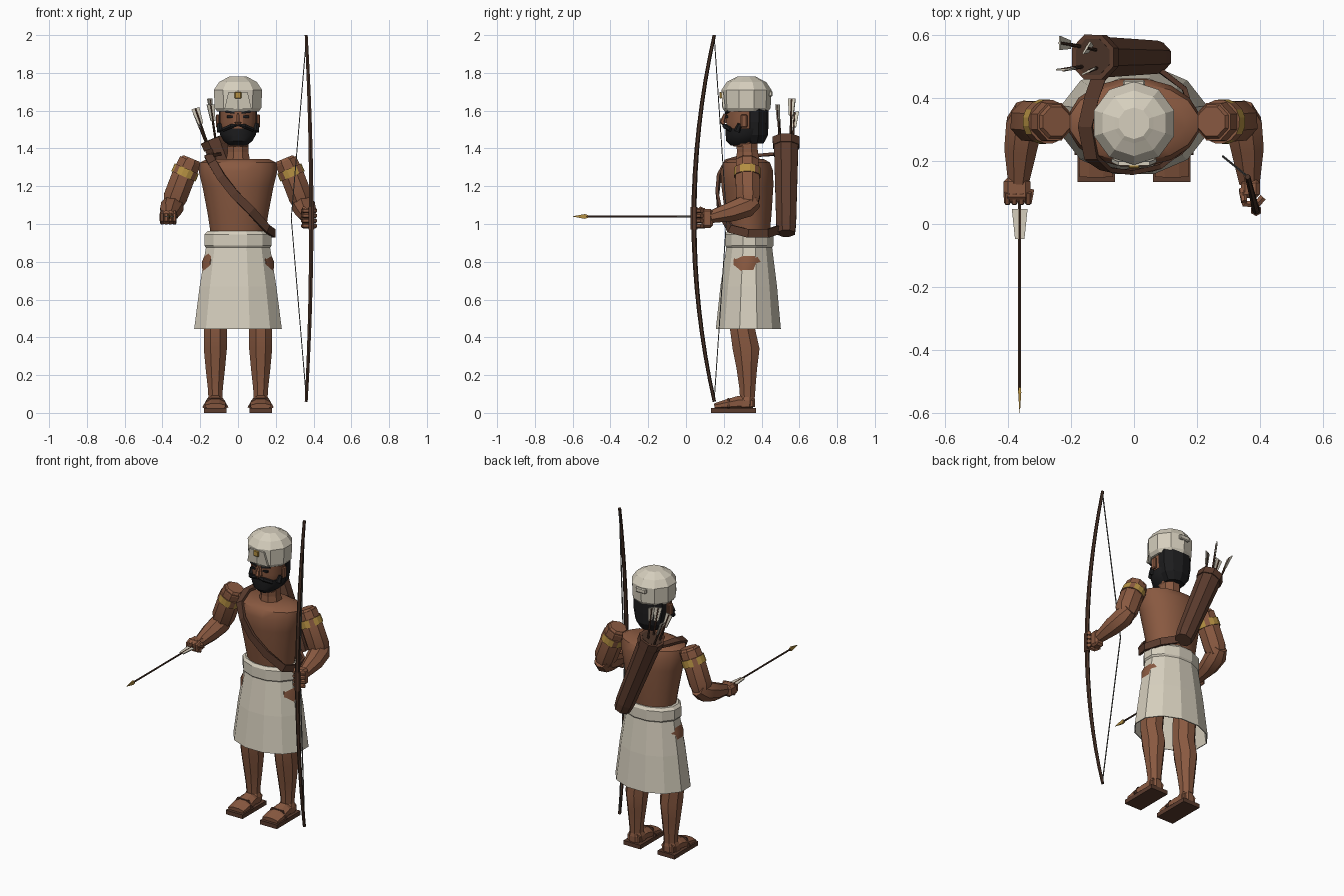
import bpy, bmesh, math
from mathutils import Vector


def material(name, rgb):
    m = bpy.data.materials.new(name)
    m.diffuse_color = (*rgb, 1)
    return m


SKIN = material("brown_skin", (0.25, 0.10, 0.052))
CLOTH = material("pale_linen", (0.67, 0.62, 0.51))
LEATHER = material("brown_leather", (0.105, 0.045, 0.027))
WOOD = material("dark_wood", (0.065, 0.032, 0.02))
HAIR = material("black_hair", (0.012, 0.012, 0.013))
GOLD = material("gold", (0.46, 0.28, 0.055))
CORD = material("grey_cord", (0.13, 0.13, 0.125))


def skin_rings(name, rings, mat, cap0=True, cap1=True, smooth=None):
    """Bridge a list of equal point rings into one mesh."""
    bm = bmesh.new()
    rows = [[bm.verts.new(p) for p in r] for r in rings]
    n = len(rows[0])
    for a, b in zip(rows, rows[1:]):
        for i in range(n):
            j = (i + 1) % n
            bm.faces.new((a[i], a[j], b[j], b[i]))
    if cap0:
        bm.faces.new(rows[0][::-1])
    if cap1:
        bm.faces.new(rows[-1])
    bmesh.ops.recalc_face_normals(bm, faces=bm.faces)
    me = bpy.data.meshes.new(name)
    bm.to_mesh(me)
    bm.free()
    me.materials.append(mat)
    ob = bpy.data.objects.new(name, me)
    bpy.context.collection.objects.link(ob)
    if smooth:
        bpy.ops.object.select_all(action='DESELECT')
        bpy.context.view_layer.objects.active = ob
        ob.select_set(True)
        bpy.ops.object.shade_smooth_by_angle(angle=math.radians(smooth))
    return ob


def loft(name, rings, mat, n=12, **kw):
    """Stack horizontal ellipses given as (x, y, z, rx, ry)."""
    ang = [(i + 0.5) * math.tau / n for i in range(n)]
    return skin_rings(name, [[(x + rx * math.cos(a), y + ry * math.sin(a), z) for a in ang]
                             for x, y, z, rx, ry in rings], mat, **kw)


def tube(name, pts, radii, mat, n=8, ref=(0, 1, 0.01), **kw):
    """Sweep an n-gon; a radius may be (across, along ref); ref may be per point."""
    pts = [Vector(p) for p in pts]
    rings = []
    for k, p in enumerate(pts):
        t = (pts[min(k + 1, len(pts) - 1)] - pts[max(k - 1, 0)]).normalized()
        r = Vector(ref[k] if isinstance(ref[0], tuple) else ref)
        u = t.cross(r).normalized()
        v = u.cross(t)
        ru, rv = radii[k] if isinstance(radii[k], tuple) else (radii[k], radii[k])
        rings.append([p + u * ru * math.cos((i + .5) * math.tau / n)
                      + v * rv * math.sin((i + .5) * math.tau / n) for i in range(n)])
    return skin_rings(name, rings, mat, **kw)


def plate(name, outline, mat, depth):
    """Thicken a flat outline along a vector."""
    d = Vector(depth)
    return skin_rings(name, [[Vector(p) for p in outline], [Vector(p) + d for p in outline]], mat)


def box(name, c, s, mat, bevel=0):
    x, y, z = (v / 2 for v in s)
    o = [(c[0] + a * x, c[1] + b * y, c[2] - z) for a, b in ((-1, -1), (1, -1), (1, 1), (-1, 1))]
    ob = plate(name, o, mat, (0, 0, s[2]))
    if bevel:
        m = ob.modifiers.new("bevel", 'BEVEL')
        m.width, m.segments = bevel, 1
    return ob


# torso and neck
loft("torso", [(0, .335, .9, .14, .105), (0, .33, 1.05, .163, .125), (0, .325, 1.2, .192, .14),
               (0, .322, 1.28, .212, .142), (0, .322, 1.325, .207, .125), (0, .322, 1.345, .165, .09)],
     SKIN, n=16, smooth=40)
loft("neck", [(0, .33, 1.3, .075, .075), (0, .325, 1.38, .06, .06), (0, .32, 1.48, .06, .06)], SKIN, n=8)

# wrapped skirt and waistband
skirt = loft("skirt", [(0, .33, .445, .24, .178), (0, .332, .67, .21, .155), (0, .335, .9, .172, .122)],
             CLOTH, cap0=False, cap1=False)
solid = skirt.modifiers.new("thickness", 'SOLIDIFY')
solid.thickness = 0.006
loft("waistband", [(0, .335, .87, .172, .122), (0, .335, .885, .184, .132), (0, .335, .945, .184, .132),
                   (0, .335, .962, .168, .12)], CLOTH)

# head, beard and hair
loft("head", [(0, .31, 1.41, .05, .06), (0, .31, 1.46, .085, .095), (0, .315, 1.54, .1, .105),
              (0, .315, 1.64, .1, .105)], SKIN, smooth=30)
loft("beard", [(0, .295, 1.415, .045, .06), (0, .30, 1.44, .08, .09), (0, .312, 1.475, .099, .106),
               (0, .316, 1.505, .104, .11)], HAIR, smooth=35)
loft("hair", [(0, .36, 1.425, .06, .05), (0, .362, 1.47, .092, .072), (0, .362, 1.54, .105, .075),
              (0, .362, 1.63, .105, .075)], HAIR, n=10)
plate("nose", [(-.012, .212, 1.585), (.012, .212, 1.585), (.022, .205, 1.535), (-.022, .205, 1.535)],
      SKIN, (0, .03, 0))
tube("nose_tip", [(0, .206, 1.583), (0, .192, 1.54), (0, .205, 1.53)], [.007, .014, .014], SKIN, n=6)
for s in (-1, 1):
    box("eye", (s * .042, .216, 1.568), (.03, .014, .011), HAIR)
    plate("eyebrow", [(s * .018, .206, 1.583), (s * .07, .22, 1.59), (s * .066, .22, 1.602),
                      (s * .018, .206, 1.594)], HAIR, (0, .009, 0))
    tube("moustache", [(0, .2, 1.525), (s * .035, .205, 1.518), (s * .078, .236, 1.5)],
         [.007, .013, .012], HAIR, n=6)
    tube("sideburn", [(s * .095, .27, 1.49), (s * .1, .285, 1.53)], [.018, .012], HAIR, n=6)
    box("ear", (s * .107, .307, 1.545), (.02, .035, .07), SKIN, .006)

# turban, with front knot and jewel
loft("turban", [(0, .32, 1.595, .115, .115), (0, .32, 1.615, .13, .128), (0, .32, 1.71, .134, .132),
                (0, .32, 1.752, .105, .104), (0, .32, 1.772, .065, .064), (0, .32, 1.78, .05, .05)],
     CLOTH, n=10)
plate("turban_flap", [(-.072, .196, 1.61), (.072, .196, 1.61), (.05, .186, 1.70), (-.05, .186, 1.70)],
      CLOTH, (0, .012, 0))
box("turban_back_knot", (0, .448, 1.69), (.07, .02, .03), CLOTH, .005)
box("turban_jewel", (0, .184, 1.682), (.036, .014, .036), GOLD, .004)

# legs, feet and sandals
for s in (-1, 1):
    x = s * .12
    loft("leg", [(x, .325, .085, .04, .043), (x, .325, .13, .043, .046), (x, .322, .23, .055, .058),
                 (x, .318, .34, .066, .077), (x, .30, .44, .066, .072), (x * .98, .315, .65, .07, .075),
                 (x * .98, .33, .8, .08, .085), (x * .9, .335, .88, .05, .08)], SKIN, n=8, smooth=40)
    loft("ankle", [(x, .315, .03, .05, .055), (x, .32, .065, .05, .05), (x, .325, .095, .035, .038)],
         SKIN, n=8)
    tube("foot", [(x, .15, .035), (x, .21, .042), (x, .28, .052), (x, .355, .05)],
         [(.058, .016), (.06, .03), (.052, .042), (.045, .04)], SKIN, ref=(0, 0, 1))
    box("sandal_sole", (x, .252, .013), (.118, .238, .026), LEATHER)
    tube("sandal_strap", [(x - .058, .225, .024), (x - .035, .225, .067), (x + .035, .225, .067),
                          (x + .058, .225, .024)], [(.018, .007)] * 4, LEATHER, n=4, ref=(0, .99, .1))

# arms, hands and armbands
for s in (-1, 1):
    tube("upper_arm", [(s * .252, .325, 1.335), (s * .29, .325, 1.25), (s * .332, .328, 1.14),
                       (s * .345, .332, 1.09)], [.064, .068, .068, .05], SKIN, smooth=35)
    tube("forearm", [(s * .337, .37, 1.125), (s * .347, .32, 1.095), (s * .36, .24, 1.065),
                     (s * .367, .13, 1.037)], [.042, .063, .056, .035], SKIN, ref=(0, 0, 1), smooth=35)
    a, b = Vector((s * .271, .325, 1.293)), Vector((s * .289, .325, 1.252))
    band = tube("armband", [a, b], [.0705, .0715], GOLD, n=16)
    band.data.materials.append(SKIN)
    for f in band.data.polygons:
        if len(f.vertices) > 4 or f.index % 4 == 1:
            f.material_index = 1
    # raised shoulder cuff
    tube("shoulder_cap", [(s * .246, .325, 1.347), (s * .255, .325, 1.325)], [.05, .065], SKIN)

box("bow_palm", (.37, .112, 1.03), (.06, .06, .1), SKIN, .012)
box("arrow_palm", (-.372, .11, 1.035), (.085, .08, .07), SKIN, .015)
for k in range(4):
    z = .99 + k * .027
    tube("bow_finger", [(.345, .1, z), (.352, .065, z), (.39, .062, z), (.41, .085, z)], [.013] * 4,
         SKIN, n=6, ref=(0, 0, 1))
    x = -.402 + k * .022
    tube("arrow_finger", [(x, .1, 1.063), (x, .07, 1.05), (x, .068, 1.02), (x, .1, 1.005)],
         [.011] * 4, SKIN, n=6, ref=(1, 0, 0))
tube("bow_thumb", [(.345, .11, 1.06), (.35, .07, 1.085)], [.013, .01], SKIN, n=6)
tube("arrow_thumb", [(-.33, .11, 1.04), (-.335, .065, 1.045)], [.015, .011], SKIN, n=6, ref=(0, 0, 1))

# bow and string
ts = [i / 8 - 1 for i in range(17)]
tube("bow", [(.388 - .027 * t * t, .042 + .108 * t * t, 1.03 + .97 * t) for t in ts],
     [.014 - .005 * abs(t) for t in ts], WOOD, n=6)
tube("bow_grip", [(.388, .043, .97), (.388, .043, 1.09)], [.018, .018], LEATHER, n=6)
tube("bowstring", [(.362, .15, 1.985), (.282, .215, 1.03), (.362, .15, .075)], [.0035] * 3, CORD, n=4)


def fletching(name, base, axis, length, width, side):
    """Tapered flat vane along an axis."""
    base, axis, side = Vector(base), Vector(axis).normalized(), Vector(side).normalized()
    tip = base + axis * length
    n = axis.cross(side).normalized() * .006
    plate(name, [base - side * width * .3 - n / 2, base + side * width * .3 - n / 2,
                 tip + side * width / 2 - n / 2, tip - side * width / 2 - n / 2], CLOTH, n)


# held arrow
tube("held_arrow_shaft", [(-.363, .12, 1.04), (-.363, -.53, 1.04)], [.0055, .0055], WOOD, n=6, ref=(0, 0, 1))
tube("held_arrow_head", [(-.363, -.52, 1.04), (-.363, -.535, 1.04), (-.363, -.6, 1.04)],
     [(.006, .01), (.007, .018), (.001, .001)], GOLD, n=4, ref=(0, 0, 1))
fletching("held_arrow_fletching", (-.363, -.048, 1.04), (0, 1, 0), .095, .05, (1, 0, 0))

# quiver with rims
top, bottom = Vector((-.128, .53, 1.445)), Vector((.075, .53, .95))
tube("quiver", [bottom, bottom.lerp(top, .1), bottom.lerp(top, .9), top], [.05, .057, .069, .072], LEATHER)
tube("quiver_rim", [bottom.lerp(top, .93), top + Vector((-.003, 0, .007))], [.076, .077], LEATHER)
tube("quiver_opening", [top, top + Vector((-.0035, 0, .0085))], [.062, .062], WOOD)

# stored arrows
for x, y, z, side in ((-.235, .575, 1.59, (0, 1, .1)), (-.225, .49, 1.61, (1, 0, .3)),
                      (-.15, .56, 1.66, (.6, 1, 0)), (-.145, .485, 1.63, (1, .5, 0))):
    end = Vector((x, y, z))
    start = top + Vector(((x + .18) * .5, (y - .53) * .7, -.05))
    tube("stored_arrow", [start, end], [.006, .006], WOOD, n=6)
    axis = (end - start).normalized()
    fletching("stored_fletching", end - axis * .085, axis, .088, .045, side)

# strap running over the shoulder, across the chest and round to the quiver
path = [(-.11, .47, 1.37), (-.135, .40, 1.365), (-.155, .31, 1.36), (-.135, .21, 1.325), (-.09, .175, 1.25),
        (-.02, .165, 1.16), (.07, .178, 1.07), (.155, .235, .975), (.19, .33, .95), (.16, .43, .95),
        (.08, .49, .97)]
outward = [(0, .2, 1), (0, .1, 1), (-.2, -.3, 1), (-.3, -.8, .6), (-.3, -1, .1), (-.1, -1, 0), (.3, -1, 0),
           (.8, -.7, 0), (1, 0, 0), (.7, .7, 0), (.3, 1, 0)]
tube("quiver_strap", path, [(.032, .011)] * 11, LEATHER, n=4, ref=outward)
